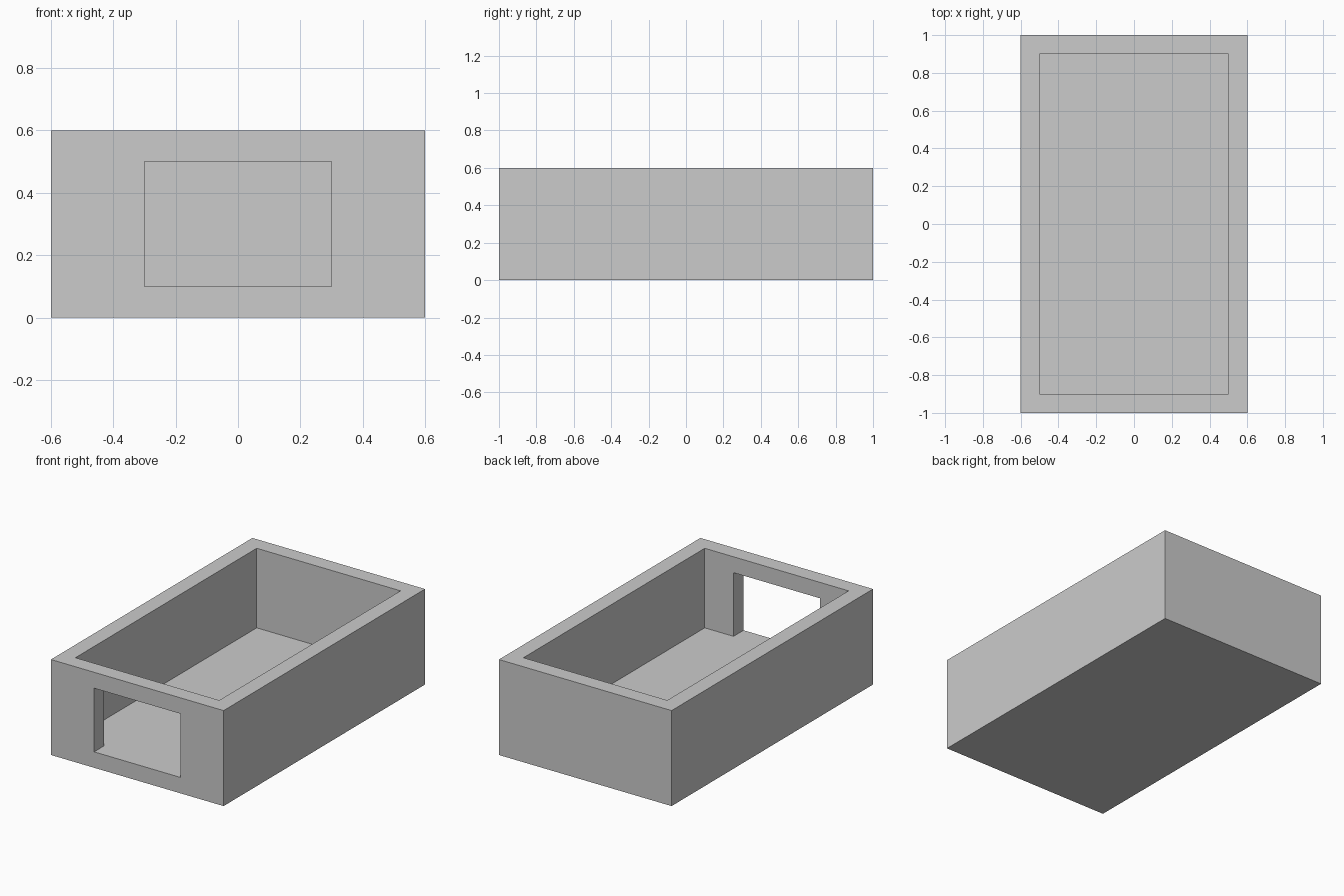
import bpy
import bmesh

WIDTH, LENGTH, HEIGHT, WALL = 1.2, 2.0, 0.6, 0.1

old = bpy.data.objects.get("Cube")
if old:
    bpy.data.objects.remove(old, do_unlink=True)

# Single plain grey
grey = bpy.data.materials.new("light_grey")
grey.use_nodes = True
colour = (0.6, 0.6, 0.6, 1)
grey.diffuse_color = colour
grey.node_tree.nodes["Principled BSDF"].inputs["Base Color"].default_value = colour


def box(name, low, high):
    """Box object spanning two opposite corners."""
    bm = bmesh.new()
    bmesh.ops.create_cube(bm, size=1)
    for v in bm.verts:
        v.co = [low[i] if v.co[i] < 0 else high[i] for i in range(3)]
    mesh = bpy.data.meshes.new(name)
    bm.to_mesh(mesh)
    bm.free()
    mesh.materials.append(grey)
    obj = bpy.data.objects.new(name, mesh)
    bpy.context.collection.objects.link(obj)
    return obj


def cut(target, cutter):
    """Subtract a hidden cutter from the target."""
    cutter.hide_render = True
    cutter.hide_set(True)
    cutter.display_type = 'WIRE'
    mod = target.modifiers.new(cutter.name, 'BOOLEAN')
    mod.operation = 'DIFFERENCE'
    mod.solver = 'EXACT'
    mod.object = cutter
    bpy.context.view_layer.objects.active = target
    bpy.ops.object.modifier_apply(modifier=mod.name)
    bpy.data.objects.remove(cutter, do_unlink=True)


x, y = WIDTH / 2, LENGTH / 2

# Open tray: solid block with the inside hollowed out
tray = box("open_tray", (-x, -y, 0), (x, y, HEIGHT))
cut(tray, box("cavity_cutter", (WALL - x, WALL - y, WALL),
              (x - WALL, y - WALL, HEIGHT + WALL)))

# Front opening, level with the inside floor
cut(tray, box("opening_cutter", (-0.3, -y - WALL, WALL),
              (0.3, -y + 2 * WALL, HEIGHT - WALL)))
